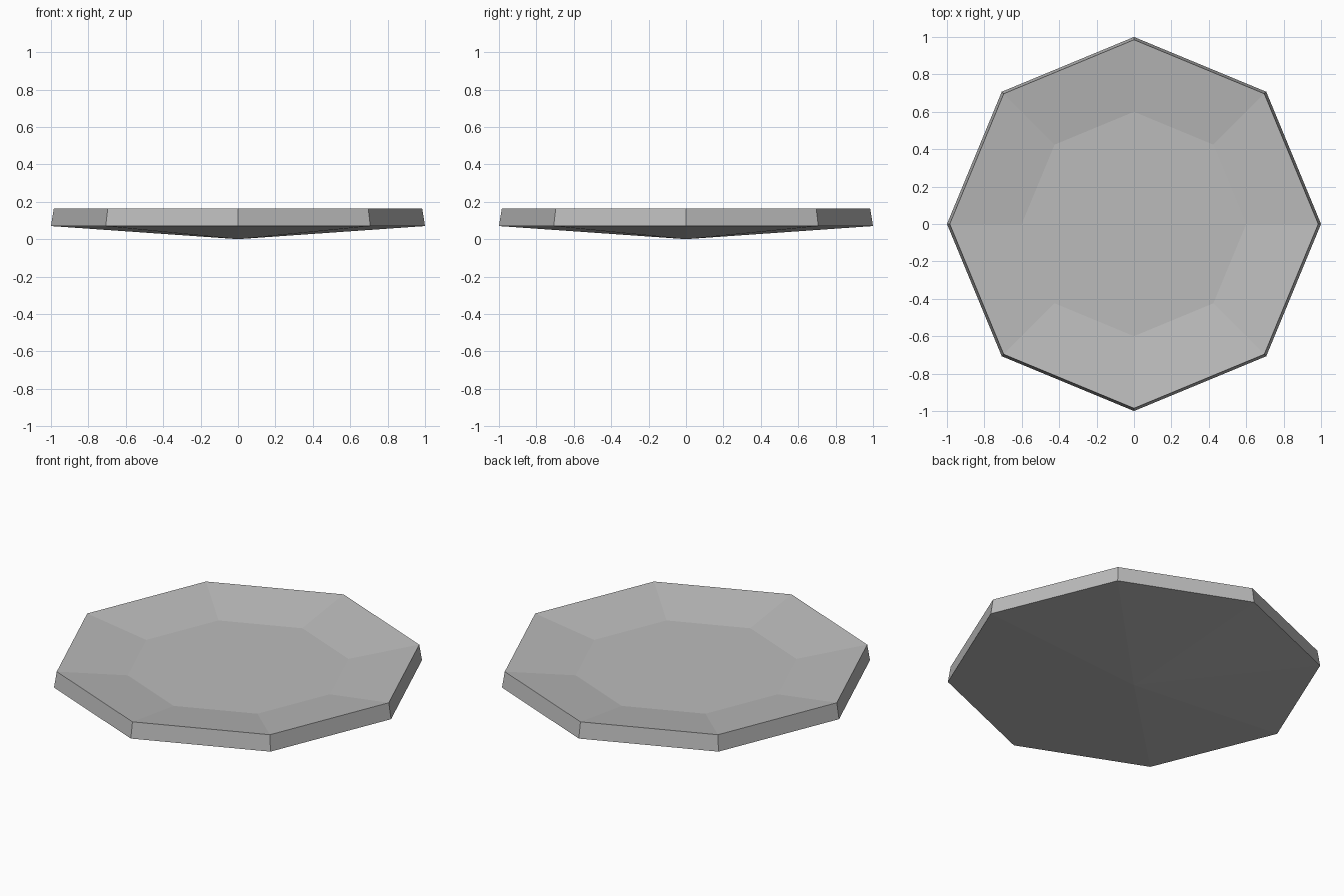
import bpy
import bmesh
from math import cos, sin, tau

SIDES = 8

cube = bpy.data.objects.get("Cube")
if cube:
    bpy.data.objects.remove(cube, do_unlink=True)

# Single plain grey
grey = bpy.data.materials.new("plain_grey")
grey.use_nodes = True
colour = (0.5, 0.5, 0.5, 1)
grey.diffuse_color = colour
grey.node_tree.nodes["Principled BSDF"].inputs["Base Color"].default_value = colour

bm = bmesh.new()


def ring(radius, z):
    return [bm.verts.new((radius * cos(tau * i / SIDES), radius * sin(tau * i / SIDES), z))
            for i in range(SIDES)]


def bridge(lower, upper):
    for i in range(SIDES):
        j = (i + 1) % SIDES
        bm.faces.new((lower[i], lower[j], upper[j], upper[i]))


outer = ring(1.0, 0.07)
rim = ring(0.985, 0.163)
well = ring(0.6, 0.11)

# Tapered wall, sloping lip and flat well
bridge(outer, rim)
bridge(rim, well)
bm.faces.new(well)

# Shallow pointed underside
tip = bm.verts.new((0, 0, 0))
for i in range(SIDES):
    bm.faces.new((tip, outer[(i + 1) % SIDES], outer[i]))

bmesh.ops.recalc_face_normals(bm, faces=bm.faces)
mesh = bpy.data.meshes.new("octagonal_dish")
bm.to_mesh(mesh)
bm.free()
mesh.materials.append(grey)
dish = bpy.data.objects.new("octagonal_dish", mesh)
bpy.context.collection.objects.link(dish)
